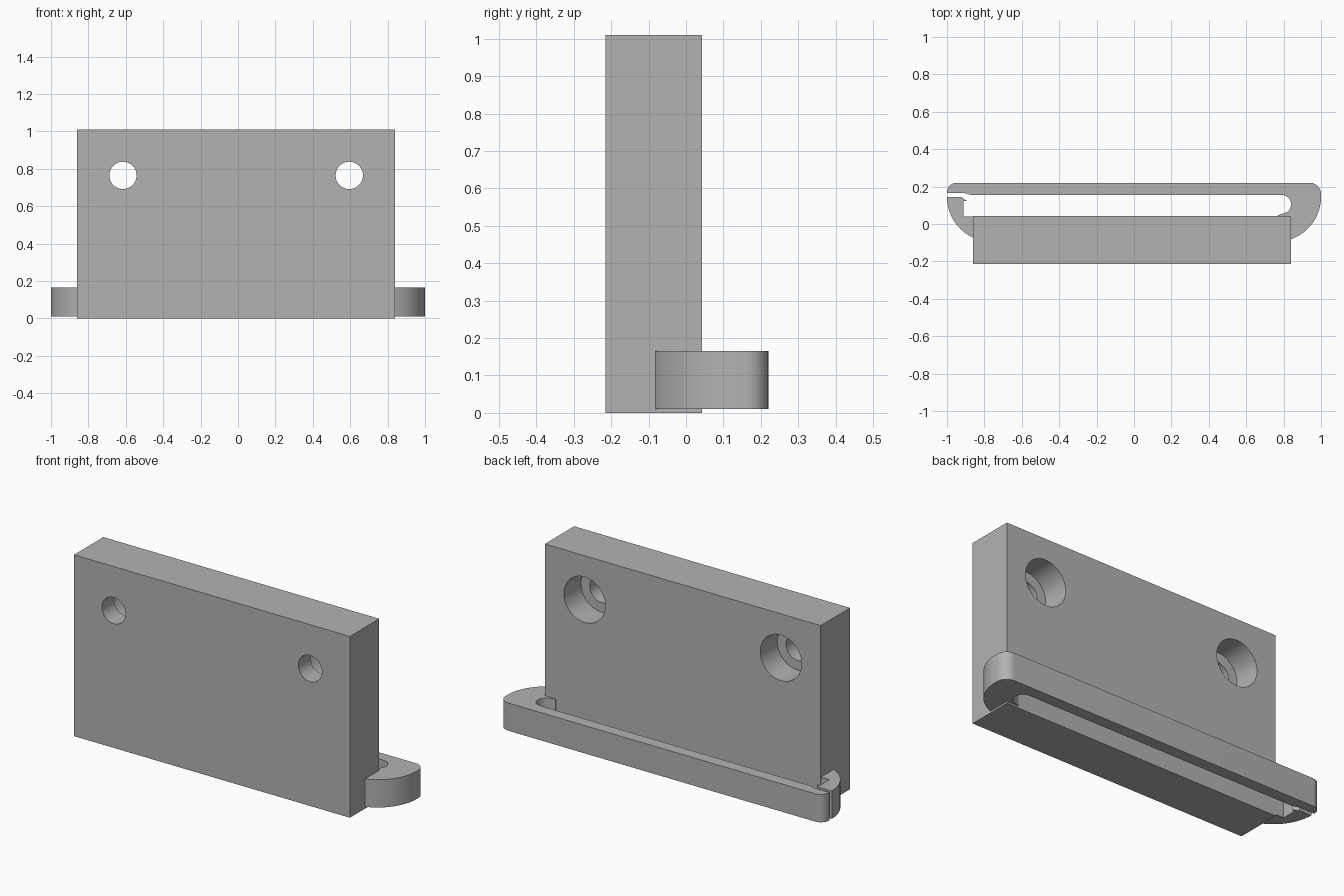
import bpy, bmesh, math

cube = bpy.data.objects.get("Cube")
if cube:
    bpy.data.objects.remove(cube, do_unlink=True)

grey = bpy.data.materials.new("grey")
grey.use_nodes = True
color = (0.45, 0.45, 0.45, 1)
grey.diffuse_color = color
grey.node_tree.nodes["Principled BSDF"].inputs["Base Color"].default_value = color


def arc(cx, cy, r, start, end, steps=12):
    """Points on an arc, angles in degrees."""
    angles = [math.radians(start + (end - start) * i / steps) for i in range(steps + 1)]
    return [(cx + r * math.cos(a), cy + r * math.sin(a)) for a in angles]


def prism(name, outline, bottom, top):
    """Extrude a flat outline upward."""
    bm = bmesh.new()
    face = bm.faces.new([bm.verts.new((x, y, bottom)) for x, y in outline])
    ext = bmesh.ops.extrude_face_region(bm, geom=[face])
    moved = [g for g in ext["geom"] if isinstance(g, bmesh.types.BMVert)]
    bmesh.ops.translate(bm, verts=moved, vec=(0, 0, top - bottom))
    bmesh.ops.recalc_face_normals(bm, faces=bm.faces)
    mesh = bpy.data.meshes.new(name)
    bm.to_mesh(mesh)
    bm.free()
    obj = bpy.data.objects.new(name, mesh)
    bpy.context.collection.objects.link(obj)
    mesh.materials.append(grey)
    return obj


def select(obj):
    bpy.ops.object.select_all(action='DESELECT')
    obj.select_set(True)
    bpy.context.view_layer.objects.active = obj


def drill(obj, x, z, radius, y0, y1):
    """Cut a round hole along y."""
    bpy.ops.mesh.primitive_cylinder_add(
        vertices=64, radius=radius, depth=y1 - y0,
        location=(x, (y0 + y1) / 2, z), rotation=(math.pi / 2, 0, 0))
    cutter = bpy.context.object
    cutter.hide_render = True
    cutter.data.materials.append(grey)
    select(obj)
    mod = obj.modifiers.new("hole", 'BOOLEAN')
    mod.operation = 'DIFFERENCE'
    mod.solver = 'EXACT'
    mod.object = cutter
    bpy.ops.object.modifier_apply(modifier=mod.name)
    bpy.data.objects.remove(cutter, do_unlink=True)


# Upright mounting plate with two counterbored screw holes
LEFT, RIGHT, FRONT, BACK = -0.86, 0.84, -0.215, 0.043
plate = prism("mounting_plate",
              [(LEFT, FRONT), (RIGHT, FRONT), (RIGHT, BACK), (LEFT, BACK)], 0, 1.01)
for x in (-0.615, 0.595):
    drill(plate, x, 0.765, 0.073, -0.4, 0.3)
    drill(plate, x, 0.765, 0.127, BACK - 0.15, 0.3)

# Long spring arm, joined to the plate by a rounded end
arm_outline = (
    [(0.8, -0.05)]
    + arc(0.76, 0.145, 0.24, -70.5, 0, 20)
    + arc(0.94, 0.16, 0.06, 0, 90)
    + arc(-0.95, 0.17, 0.05, 90, 180)
    + [(-1, 0.165), (-0.905, 0.165), (-0.87, 0.155)]
    + arc(0.79, 0.105, 0.05, 90, -60)
    + [(0.77, 0.047), (0.77, 0.02)])
arm = prism("spring_arm", arm_outline, 0.01, 0.165)

# Short catch with a small barb, on the open end
catch_outline = (
    [(-0.82, -0.05), (-0.82, 0.041), (-0.912, 0.041), (-0.912, 0.122),
     (-0.895, 0.124), (-0.925, 0.145)]
    + arc(-0.76, 0.145, 0.24, 180, 245, 20))
catch = prism("catch", catch_outline, 0.01, 0.165)

for obj in (plate, arm, catch):
    select(obj)
    bpy.ops.object.shade_smooth_by_angle(angle=math.radians(30))
